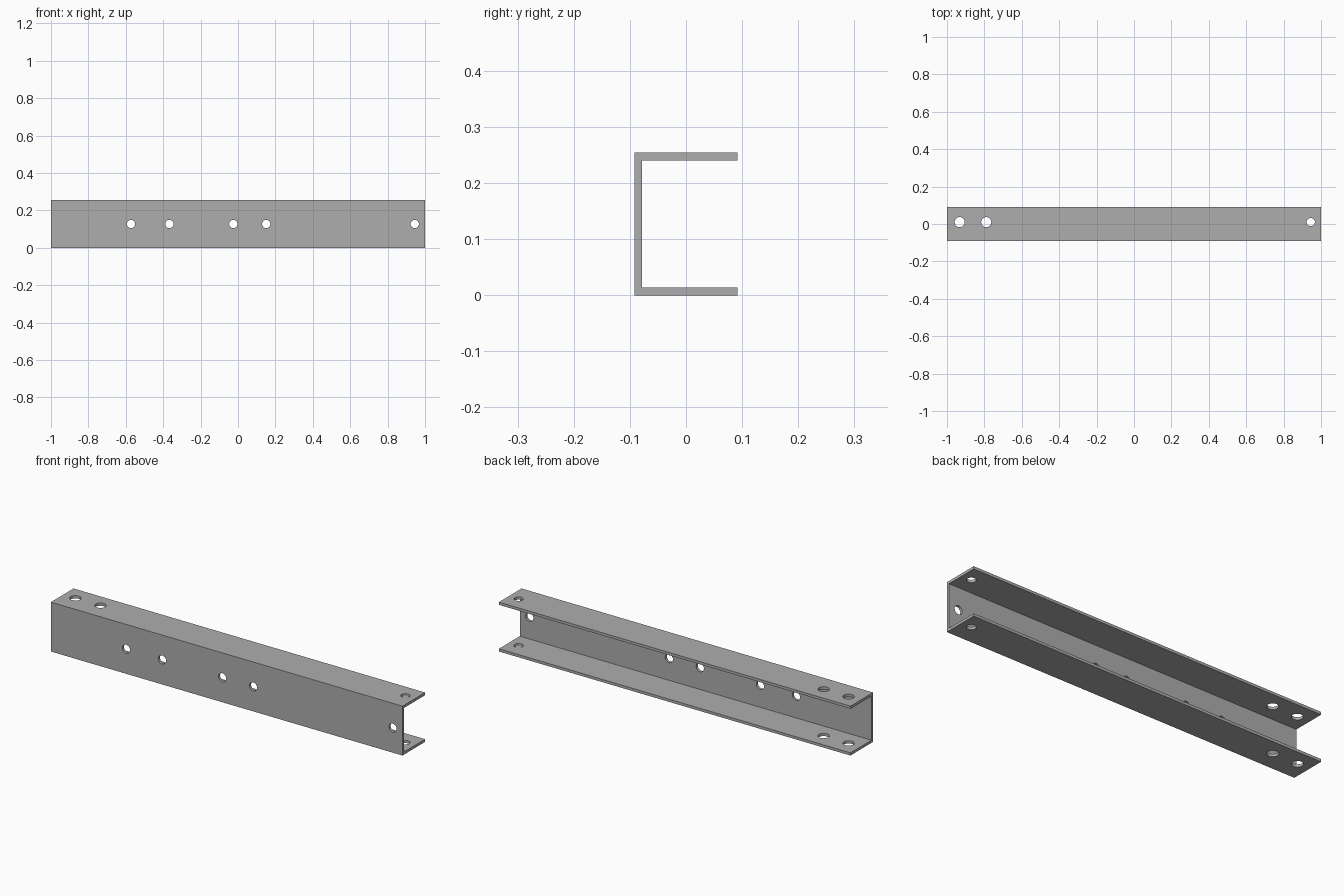
import bpy, bmesh, math
from mathutils import Matrix, Vector

cube = bpy.data.objects.get("Cube")
if cube:
    bpy.data.objects.remove(cube, do_unlink=True)

LENGTH, DEPTH, HEIGHT, WALL = 2.0, 0.184, 0.254, 0.014
HALF = DEPTH / 2

# Single painted-steel grey
steel = bpy.data.materials.new("steel_grey")
steel.use_nodes = True
colour = (0.42, 0.42, 0.42, 1)
steel.diffuse_color = colour
steel.node_tree.nodes["Principled BSDF"].inputs["Base Color"].default_value = colour


def add_object(name, bm):
    bmesh.ops.recalc_face_normals(bm, faces=bm.faces)
    mesh = bpy.data.meshes.new(name)
    bm.to_mesh(mesh)
    bm.free()
    mesh.materials.append(steel)
    obj = bpy.data.objects.new(name, mesh)
    bpy.context.collection.objects.link(obj)
    return obj


# Channel: C-shaped section, open to the back, extruded along x
section = [(-HALF, 0), (HALF, 0), (HALF, WALL), (-HALF + WALL, WALL),
           (-HALF + WALL, HEIGHT - WALL), (HALF, HEIGHT - WALL),
           (HALF, HEIGHT), (-HALF, HEIGHT)]
bm = bmesh.new()
face = bm.faces.new([bm.verts.new((-LENGTH / 2, y, z)) for y, z in section])
extruded = bmesh.ops.extrude_face_region(bm, geom=[face])["geom"]
bmesh.ops.translate(bm, vec=(LENGTH, 0, 0),
                    verts=[v for v in extruded if isinstance(v, bmesh.types.BMVert)])
channel = add_object("steel_channel", bm)

# Drill bits: web holes run along y, flange holes along z through both flanges
bm = bmesh.new()


def drill(centre, radius, depth, turn=Matrix()):
    bmesh.ops.create_cone(bm, cap_ends=True, segments=32, radius1=radius, radius2=radius,
                          depth=depth, matrix=Matrix.Translation(Vector(centre)) @ turn)


for x in (-0.572, -0.367, -0.025, 0.151, 0.945):
    drill((x, -HALF, HEIGHT / 2), 0.022, 0.06, Matrix.Rotation(math.pi / 2, 4, "X"))
for x, radius in ((-0.932, 0.027), (-0.79, 0.027), (0.945, 0.022)):
    for z in (WALL / 2, HEIGHT - WALL / 2):
        drill((x, 0.01, z), radius, 0.04)
cutter = add_object("hole_cutter", bm)
cutter.hide_render = True

# Cut the holes, then discard the cutter
cut = channel.modifiers.new("holes", "BOOLEAN")
cut.operation, cut.solver, cut.object = "DIFFERENCE", "EXACT", cutter
bpy.ops.object.select_all(action="DESELECT")
channel.select_set(True)
bpy.context.view_layer.objects.active = channel
bpy.ops.object.modifier_apply(modifier=cut.name)
bpy.data.objects.remove(cutter, do_unlink=True)
bpy.ops.object.shade_smooth_by_angle(angle=math.radians(30))
